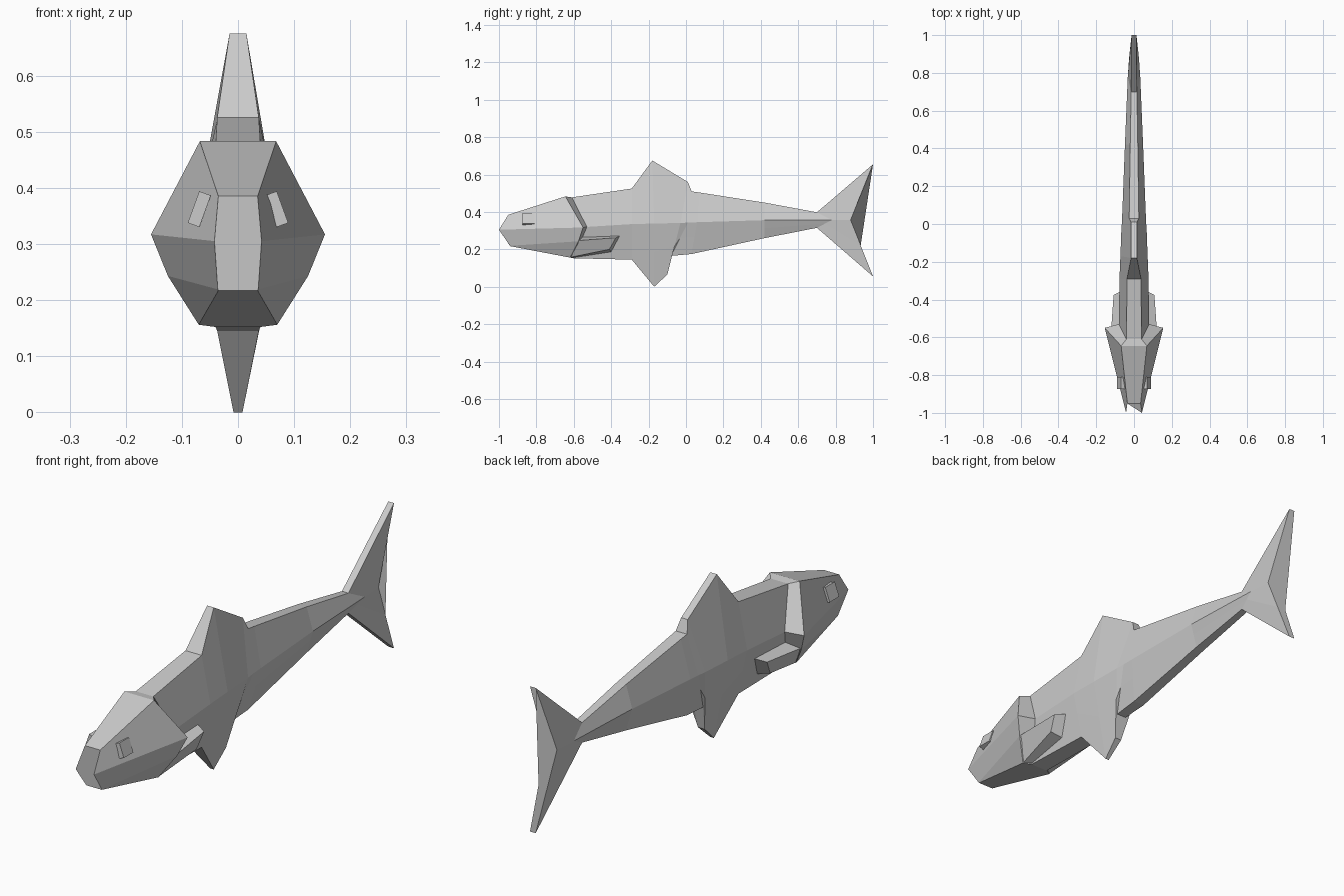
import bpy, bmesh, math
from mathutils import Matrix

cube = bpy.data.objects.get("Cube")
if cube:
    bpy.data.objects.remove(cube, do_unlink=True)

grey = bpy.data.materials.new("fish_grey")
grey.use_nodes = True
grey.diffuse_color = (0.6, 0.6, 0.6, 1)
bsdf = next(n for n in grey.node_tree.nodes if n.type == 'BSDF_PRINCIPLED')
bsdf.inputs["Base Color"].default_value = (0.6, 0.6, 0.6, 1)
bsdf.inputs["Roughness"].default_value = 0.8


def finish(bm, name):
    bmesh.ops.remove_doubles(bm, verts=bm.verts, dist=0.0005)
    bmesh.ops.recalc_face_normals(bm, faces=bm.faces)
    mesh = bpy.data.meshes.new(name)
    bm.to_mesh(mesh)
    bm.free()
    mesh.materials.append(grey)
    obj = bpy.data.objects.new(name, mesh)
    bpy.context.collection.objects.link(obj)
    return obj


def loft(rings, name):
    bm = bmesh.new()
    loops = [[bm.verts.new(p) for p in ring] for ring in rings]
    for a, b in zip(loops, loops[1:]):
        for i in range(len(a)):
            j = (i + 1) % len(a)
            bm.faces.new((a[i], a[j], b[j], b[i]))
    bm.faces.new(loops[0])
    bm.faces.new(loops[-1])
    return finish(bm, name)


def section(top, mid, bottom, cheek=None):
    """Mirrored ring from (half width, y, z) of back, flank, cheek and belly."""
    if cheek is None:
        cheek = [m + (b - m) * 0.45 for m, b in zip(mid, bottom)]
    side = [top, mid, cheek, bottom]
    return [tuple(p) for p in side] + [(-x, y, z) for x, y, z in reversed(side)]


# Body from snout to tail, with back and belly pulled out into the fins
stations = [
    section((.035, -.95, .385), (.042, -1, .305), (.035, -.94, .217),
            (.036, -.941, .219)),                                          # snout
    section((.068, -.645, .483), (.155, -.55, .317), (.07, -.62, .156),
            (.125, -.575, .243)),                                          # gill cover
    section((.04, -.61, .478), (.08, -.53, .32), (.04, -.6, .152)),        # neck
    section((.037, -.29, .525), (.077, -.29, .335), (.037, -.29, .145)),   # fin roots
    section((.015, -.18, .675), (.072, -.17, .338), (.008, -.17, 0)),      # fin tips
    section((.015, .01, .56), (.067, -.03, .341), (.015, -.1, .065)),      # fin backs
    section((.026, .03, .51), (.064, .01, .343), (.022, -.08, .165)),
    section((.025, .07, .504), (.062, .06, .345), (.025, .03, .175)),
    section((.02, .42, .45), (.048, .42, .356), (.02, .42, .26)),
    section((.015, .7, .398), (.033, .78, .357), (.015, .7, .315)),        # tail root
    section((.013, 1, .655), (.026, .88, .357), (.013, 1, .055)),          # tail fin
]
loft(stations, "body")

for side, label in ((1, "left"), (-1, "right")):
    # Pectoral fin, flush with the gill cover
    outer = [(.122, -.575, .247), (.108, -.375, .262), (.098, -.41, .2), (.07, -.615, .158)]
    inner = [(.065, -.56, .265), (.065, -.355, .272), (.045, -.4, .186), (.04, -.61, .154)]
    loft([[(side * x, y, z) for x, y, z in ring] for ring in (outer, inner)],
         label + "_pectoral_fin")

    # Raised eye block
    bm = bmesh.new()
    bmesh.ops.create_cube(bm, size=1)
    place = (Matrix.Translation((side * .069, -.842, .362))
             @ Matrix.Rotation(side * math.radians(-20), 4, 'Y')
             @ Matrix.Diagonal((.022, .062, .06, 1)))
    bm.transform(place)
    finish(bm, label + "_eye")
